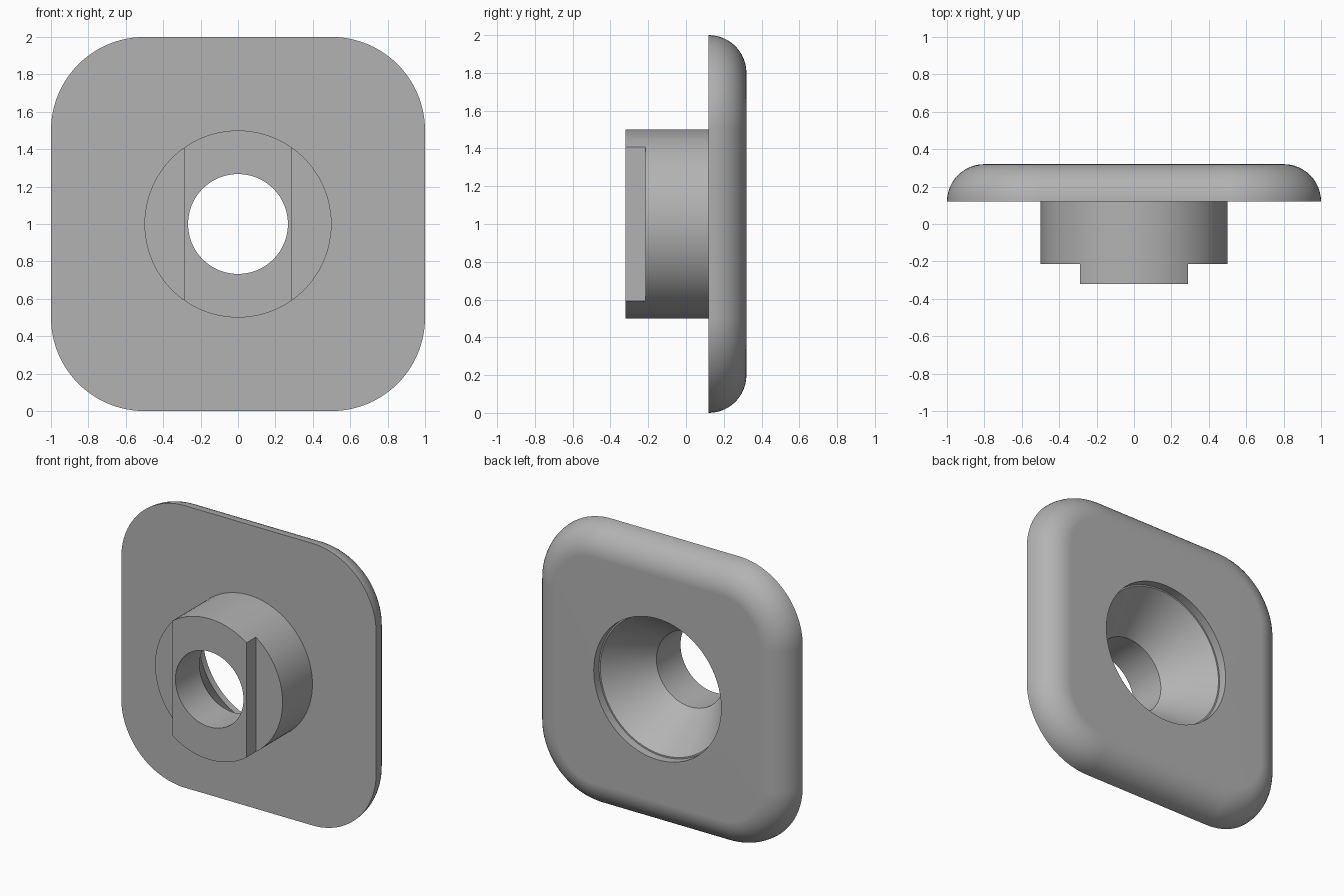
import bpy
import bmesh
from math import sin, cos, pi

if "Cube" in bpy.data.objects:
    bpy.data.objects.remove(bpy.data.objects["Cube"], do_unlink=True)

CORNER_STEPS = 24
FILLET_STEPS = 12
PLATE_FRONT, PLATE_BACK, FILLET = 0.12, 0.32, 0.2
BOSS_FRONT, KEY_STEP, KEY_HALF = -0.32, -0.215, 0.29
BOSS_R, HOLE_R, CONE_R = 0.5, 0.267, 0.49

grey = bpy.data.materials.new("satin grey")
grey.use_nodes = True
grey.diffuse_color = (0.45, 0.45, 0.45, 1)
grey.node_tree.nodes["Principled BSDF"].inputs["Base Color"].default_value = grey.diffuse_color


def ring(bm, y, radius, offset=0.0):
    """Rounded square (or a circle when offset is 0) in the plane y."""
    verts = []
    for quarter in range(4):
        sx = (1, -1, -1, 1)[quarter] * offset
        sz = (1, 1, -1, -1)[quarter] * offset
        for i in range(CORNER_STEPS + 1):
            a = (quarter + i / CORNER_STEPS) * pi / 2
            verts.append(bm.verts.new((sx + radius * cos(a), y, 1 + sz + radius * sin(a))))
    return verts


# Section as a closed loop: boss, plate front, rounded rim, countersink, bore
section = [(BOSS_FRONT, HOLE_R, 0), (BOSS_FRONT, BOSS_R, 0), (PLATE_FRONT, BOSS_R, 0)]
for k in range(FILLET_STEPS + 1):
    t = k / FILLET_STEPS * pi / 2
    section.append((PLATE_FRONT + FILLET * sin(t), 0.5 - FILLET * (1 - cos(t)), 0.5))
section += [(PLATE_BACK, BOSS_R, 0), (PLATE_BACK - 0.06, BOSS_R, 0),
            (PLATE_BACK - 0.06, CONE_R, 0), (-0.05, HOLE_R, 0)]

bm = bmesh.new()
rings = [ring(bm, *s) for s in section]
for a, b in zip(rings, rings[1:] + rings[:1]):
    for i in range(len(a)):
        j = (i + 1) % len(a)
        bm.faces.new((a[i], a[j], b[j], b[i]))
bmesh.ops.remove_doubles(bm, verts=bm.verts, dist=1e-5)
bmesh.ops.recalc_face_normals(bm, faces=bm.faces)
mesh = bpy.data.meshes.new("flanged_bushing")
bm.to_mesh(mesh)
bm.free()
bushing = bpy.data.objects.new("flanged_bushing", mesh)
bpy.context.collection.objects.link(bushing)
mesh.materials.append(grey)
bpy.context.view_layer.objects.active = bushing

# Flats either side of the raised key on the boss
for side, name in ((1, "left"), (-1, "right")):
    depth = 0.4
    bpy.ops.mesh.primitive_cube_add(
        size=1, location=(side * (KEY_HALF + 0.25), KEY_STEP - depth / 2, 1))
    cutter = bpy.context.object
    cutter.name = name + "_flat_cutter"
    cutter.scale = (0.5, depth, 1.4)
    cutter.hide_render = True
    bpy.context.view_layer.update()
    bpy.context.view_layer.objects.active = bushing
    cut = bushing.modifiers.new(name + "_flat", "BOOLEAN")
    cut.operation = "DIFFERENCE"
    cut.solver = "EXACT"
    cut.object = cutter
    bpy.ops.object.modifier_apply(modifier=cut.name)
    bpy.data.objects.remove(cutter, do_unlink=True)

# Smooth curves, crisp edges, true flats
bpy.ops.object.select_all(action="DESELECT")
bushing.select_set(True)
bpy.ops.object.shade_smooth_by_angle(angle=pi / 6)
weighted = bushing.modifiers.new("flat_normals", "WEIGHTED_NORMAL")
weighted.keep_sharp = True
